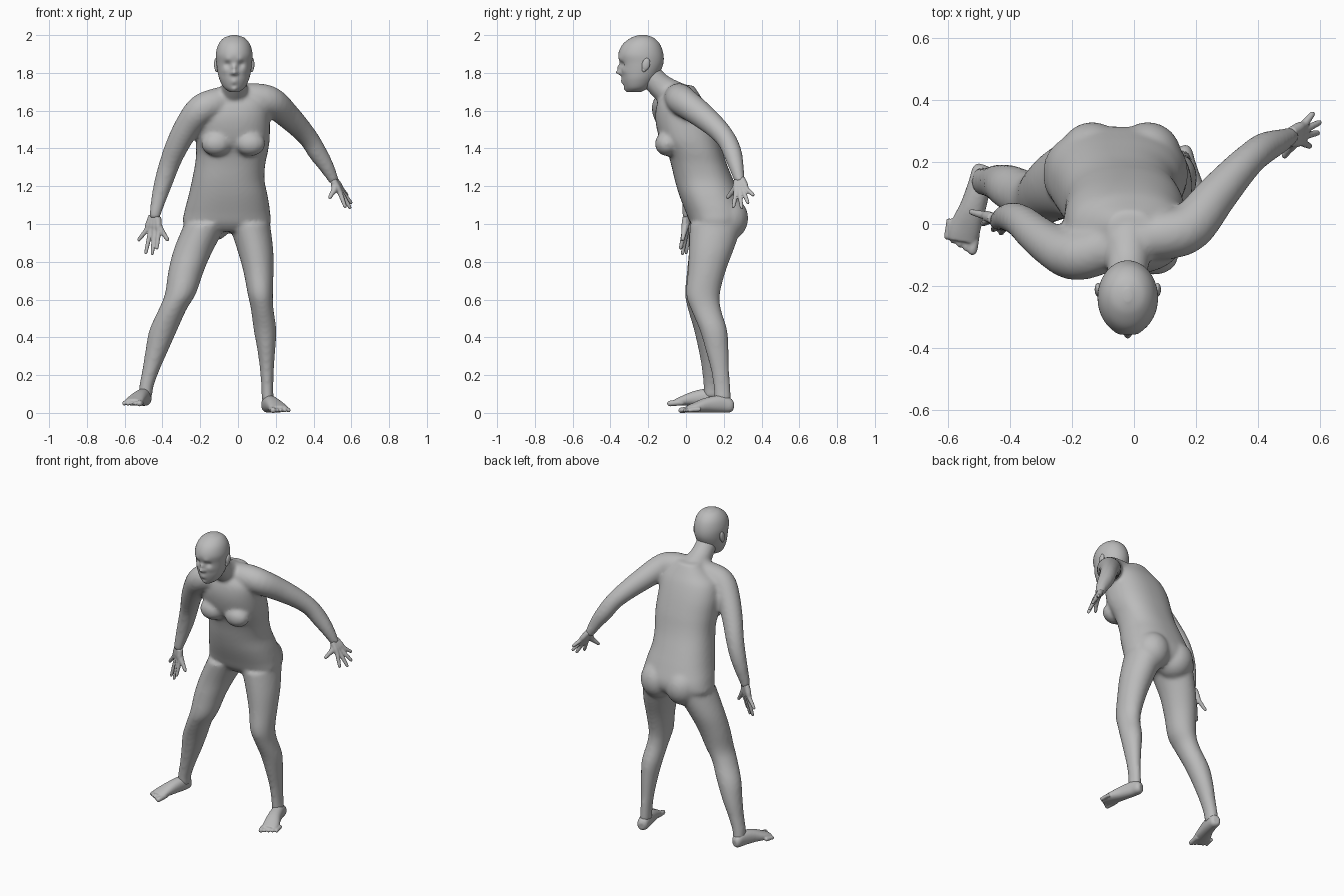
import bpy, bmesh, math
from mathutils import Vector, Matrix

if "Cube" in bpy.data.objects:
    bpy.data.objects.remove(bpy.data.objects["Cube"])

skin = bpy.data.materials.new("plain grey")
skin.use_nodes = True
GREY = (0.5, 0.5, 0.5, 1)
skin.diffuse_color = GREY
skin.node_tree.nodes["Principled BSDF"].inputs["Base Color"].default_value = GREY


def spline(rows, sub):
    """Smoothly resample rows of numbers."""
    rows = [Vector(r) for r in rows]
    out = []
    for i in range(len(rows) - 1):
        a, b = rows[max(i - 1, 0)], rows[i]
        c, d = rows[i + 1], rows[min(i + 2, len(rows) - 1)]
        for k in range(sub):
            t = k / sub
            out.append(b + (c - a) * (t / 2) + (2 * a - 5 * b + 4 * c - d) * (t * t / 2)
                       + (3 * b - a - 3 * c + d) * (t ** 3 / 2))
    return out + [rows[-1]]


def loft(bm, rows, level=False, ref=(0, 1, 0), square=1.0, segs=28, sub=4):
    """Closed skin over elliptical rings x, y, z, rx, ry."""
    rows = spline([r if len(r) == 5 else (*r, r[3]) for r in rows], sub)
    mids = [Vector(r[:3]) for r in rows]
    rings = []
    for i, r in enumerate(rows):
        u, v = Vector((1, 0, 0)), Vector((0, 1, 0))
        if not level:
            t = (mids[min(i + 1, len(mids) - 1)] - mids[max(i - 1, 0)]).normalized()
            u = t.cross(Vector(ref)).normalized()
            v = u.cross(t)
        ring = []
        for k in range(segs):
            a = math.tau * k / segs
            c, s = math.cos(a), math.sin(a)
            c, s = (math.copysign(abs(w) ** square, w) for w in (c, s))
            ring.append(bm.verts.new(mids[i] + u * c * r[3] + v * s * r[4]))
        rings.append(ring)
    for p, q in zip(rings, rings[1:]):
        for k in range(segs):
            n = (k + 1) % segs
            bm.faces.new((p[k], p[n], q[n], q[k]))
    bm.faces.new(rings[0])
    bm.faces.new(rings[-1])


def ball(bm, centre, size, tilt=0.0):
    m = Matrix.Translation(centre) @ Matrix.Rotation(tilt, 4, 'X') @ Matrix.Diagonal((*size, 1))
    bmesh.ops.create_uvsphere(bm, u_segments=24, v_segments=16, radius=1, matrix=m)


def finish(name, bm, voxel=None, smooth=4):
    """Turn the shapes into an object, fused into one skin if voxel is given."""
    bmesh.ops.recalc_face_normals(bm, faces=bm.faces)
    mesh = bpy.data.meshes.new(name)
    bm.to_mesh(mesh)
    bm.free()
    mesh.materials.append(skin)
    mesh.shade_smooth()
    ob = bpy.data.objects.new(name, mesh)
    bpy.context.collection.objects.link(ob)
    if voxel:
        mod = ob.modifiers.new("fuse", 'REMESH')
        mod.mode = 'VOXEL'
        mod.voxel_size = voxel
        mod.use_smooth_shade = True
        mod = ob.modifiers.new("soften", 'SMOOTH')
        mod.factor = 0.5
        mod.iterations = smooth
    return ob


# Body: torso rings are height, right, left, front, back
body = bmesh.new()
torso = [
    (.96, -.17, .06, .06, .25), (1.0, -.285, .165, .025, .30), (1.06, -.285, .17, 0, .315),
    (1.15, -.262, .157, -.035, .285), (1.235, -.243, .14, -.06, .25),
    (1.32, -.227, .145, -.08, .215), (1.38, -.222, .158, -.1, .195),
    (1.45, -.225, .168, -.14, .175), (1.55, -.225, .168, -.162, .14),
    (1.63, -.2, .16, -.155, .105), (1.68, -.14, .12, -.125, .075), (1.735, -.08, .05, -.08, .04)]
loft(body, [((l + r) / 2, (f + b) / 2, z, (r - l) / 2, (b - f) / 2) for z, l, r, f, b in torso],
     level=True, square=.85, segs=40)

# Chest and buttocks
for x in (-.115, .065):
    ball(body, (x, -.1, 1.425), (.08, .065, .065))
for x in (-.135, .045):
    ball(body, (x, .215, 1.03), (.11, .115, .12))

# Neck
loft(body, [(-.02, -.02, 1.65, .09), (-.02, -.13, 1.725, .068), (-.02, -.2, 1.8, .062)], ref=(1, 0, 0))

# Arms, from the collar to the wrist
loft(body, [(0, -.04, 1.665, .075), (.1, -.035, 1.665, .08), (.18, -.01, 1.645, .078),
            (.26, .085, 1.575, .068), (.33, .165, 1.505, .058), (.38, .215, 1.445, .052),
            (.42, .245, 1.38, .05), (.465, .265, 1.31, .041), (.5, .28, 1.245, .03),
            (.512, .284, 1.22, .026)])
loft(body, [(-.04, -.05, 1.66, .075), (-.13, -.09, 1.635, .08), (-.2, -.1, 1.6, .08),
            (-.265, -.07, 1.52, .07), (-.32, -.03, 1.42, .062), (-.36, .005, 1.325, .055),
            (-.39, .02, 1.235, .05), (-.415, .02, 1.15, .042), (-.437, .01, 1.06, .031),
            (-.441, .008, 1.03, .028)])

# Legs, from the hip to the ankle
loft(body, [(-.17, .15, 1.0, .115, .14), (-.235, .13, .865, .105, .115), (-.275, .105, .75, .094, .1),
            (-.305, .085, .63, .082, .09), (-.345, .09, .55, .074, .08), (-.395, .115, .44, .074, .073),
            (-.43, .13, .33, .06, .063), (-.46, .135, .23, .046, .051), (-.485, .137, .14, .038, .045),
            (-.49, .14, .08, .036, .045)], level=True)
loft(body, [(.06, .16, 1.0, .11, .14), (.09, .135, .87, .096, .12), (.108, .11, .75, .08, .1),
            (.118, .09, .63, .067, .09), (.128, .105, .55, .06, .08), (.143, .145, .44, .06, .073),
            (.15, .165, .33, .047, .061), (.153, .18, .23, .037, .049), (.155, .19, .14, .032, .045),
            (.157, .195, .06, .032, .045)], level=True)
finish("body", body, .011, 8)

# Head: rings are height, front, back, half width
CX = -.02
head = bmesh.new()
skull = [(1.698, -.305, -.24, .022), (1.72, -.322, -.2, .054), (1.76, -.336, -.165, .076),
         (1.8, -.342, -.14, .087), (1.85, -.35, -.12, .094), (1.9, -.358, -.12, .097),
         (1.95, -.336, -.137, .084), (1.985, -.292, -.17, .055), (2.0, -.25, -.21, .012)]
loft(head, [(CX, (f + b) / 2, z, w, (b - f) / 2) for z, f, b, w in skull],
     level=True, segs=72, sub=6)
# Face relief: side, height, spread, push
relief = [(0, 1.803, .014, -.028), (0, 1.83, .013, -.016), (0, 1.75, .02, -.009), (0, 1.712, .02, -.01),
          (0, 1.733, .012, .006)]
for s in (-1, 1):
    relief += [(s * .036, 1.845, .016, .014), (s * .034, 1.872, .017, -.006),
               (s * .014, 1.797, .009, -.008), (s * .05, 1.81, .02, -.005)]
for v in head.verts:
    if v.co.y < -.24:
        x, z = v.co.x - CX, v.co.z
        v.co.y += sum(d * math.exp(-((x - px) ** 2 + (z - pz) ** 2) / (r * r)) for px, pz, r, d in relief)
finish("head", head)

# Eyes and ears
for side, s in (("right", -1), ("left", 1)):
    eye = bmesh.new()
    ball(eye, (CX + s * .036, -.311, 1.845), (.016, .014, .01))
    finish(side + "_eye", eye)
    ear = bmesh.new()
    ball(ear, (CX + s * .096, -.212, 1.845), (.011, .021, .034), -.25)
    ball(ear, (CX + s * .093, -.222, 1.82), (.009, .012, .016))
    finish(side + "_ear", ear)


def hand(name, wrist, index, pinky, tips, thumb):
    """Each finger runs from the wrist over its knuckle to the tip."""
    bm = bmesh.new()
    wrist, index, pinky = Vector(wrist), Vector(index), Vector(pinky)
    for i, tip in enumerate(tips):
        knuckle = index.lerp(pinky, i / 3)
        tip = Vector(tip)
        start = wrist + (knuckle - (index + pinky) / 2) * .5
        loft(bm, [(*start, .018), (*start.lerp(knuckle, .6), .018), (*knuckle, .014),
                  (*knuckle.lerp(tip, .5), .0115), (*tip.lerp(knuckle, .08), .009), (*tip, .004)], segs=14)
    thumb = Vector(thumb)
    base = wrist.lerp(index, .45)
    loft(bm, [(*wrist, .018), (*base.lerp(thumb, .25), .018), (*base.lerp(thumb, .65), .0125),
              (*base.lerp(thumb, .92), .01), (*thumb, .004)], segs=14)
    finish(name, bm, .0045, 3)


hand("left_hand", (.506, .282, 1.235), (.54, .265, 1.165), (.548, .32, 1.185),
     [(.57, .25, 1.085), (.597, .295, 1.08), (.603, .33, 1.107), (.58, .36, 1.15)], (.483, .215, 1.135))
hand("right_hand", (-.44, .009, 1.04), (-.42, -.01, .96), (-.483, .028, .97),
     [(-.43, -.03, .865), (-.455, -.02, .835), (-.49, 0, .84), (-.53, .04, .91)], (-.368, -.02, .91))


def foot(name, s, heel):
    """s is the side: 1 for the left foot, -1 for the right."""
    bm = bmesh.new()
    hx, hy, hz = heel
    place = lambda x, y, z, *r: (hx + s * x, hy + y, hz + z, *r)
    loft(bm, [place(-.004, .02, .035, .018, .02), place(0, .005, .037, .032, .036),
              place(.008, -.04, .047, .037, .046), place(.03, -.115, .042, .042, .04),
              place(.056, -.185, .028, .05, .026), place(.064, -.225, .02, .046, .017)],
         ref=(0, 0, 1), square=.9)
    # Toes, the big one on the inner side
    for i in range(5):
        x, r = .022 + i * .0205, .016 if i == 0 else .0115
        y = -.215 + i * .008
        reach = .05 - i * .004
        loft(bm, [place(x, y + .03, .02, r), place(x + .006, y - reach * .4, .016, r),
                  place(x + .01, y - reach * .9, .013, r * .9), place(x + .011, y - reach * 1.1, .012, r * .4)],
             ref=(0, 0, 1), segs=14)
    finish(name, bm, .005, 3)


foot("left_foot", 1, (.155, .23, 0))
foot("right_foot", -1, (-.49, .17, .036))
